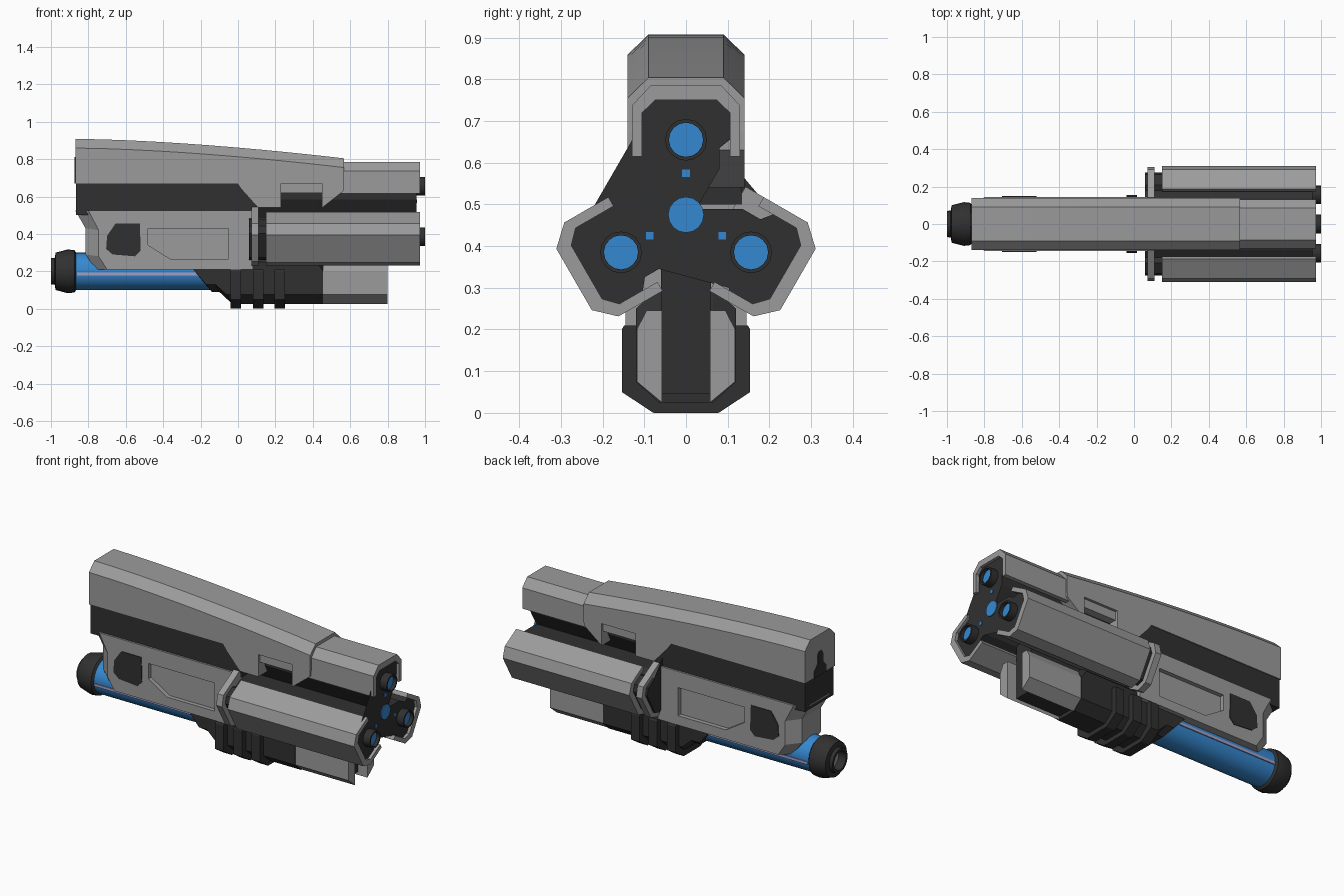
import bpy, bmesh, math
from mathutils import Vector

if "Cube" in bpy.data.objects:
    bpy.data.objects.remove(bpy.data.objects["Cube"])


def material(name, rgb):
    m = bpy.data.materials.new(name)
    m.diffuse_color = (*rgb, 1)
    m.use_nodes = True
    m.node_tree.nodes["Principled BSDF"].inputs["Base Color"].default_value = m.diffuse_color
    return m


GREY = material("light grey", (0.33, 0.33, 0.33))
DARK = material("charcoal", (0.03, 0.03, 0.03))
BLUE = material("energy blue", (0.036, 0.25, 0.64))
LILAC = material("pale lilac", (0.38, 0.34, 0.55))


def loft(name, rings, mat, smooth=False):
    """Skin a list of equal-length 3D rings and cap both ends."""
    bm = bmesh.new()
    vs = [[bm.verts.new(Vector(p)) for p in r] for r in rings]
    n = len(rings[0])
    for a, b in zip(vs, vs[1:]):
        for i in range(n):
            j = (i + 1) % n
            bm.faces.new((a[i], a[j], b[j], b[i]))
    bm.faces.new(vs[0])
    bm.faces.new(vs[-1])
    bmesh.ops.recalc_face_normals(bm, faces=bm.faces)
    me = bpy.data.meshes.new(name)
    bm.to_mesh(me)
    bm.free()
    me.materials.append(mat)
    ob = bpy.data.objects.new(name, me)
    bpy.context.collection.objects.link(ob)
    if smooth:
        bpy.ops.object.select_all(action='DESELECT')
        ob.select_set(True)
        bpy.context.view_layer.objects.active = ob
        bpy.ops.object.shade_smooth_by_angle(angle=math.radians(35))
    return ob


def along_x(name, pts, x0, x1, mat):
    return loft(name, [[(x, y, z) for y, z in pts] for x in (x0, x1)], mat)


def along_y(name, pts, y0, y1, mat):
    return loft(name, [[(x, y, z) for x, z in pts] for y in (y0, y1)], mat)


def lathe_x(name, y, z, prof, mat, n=24, smooth=True):
    rings = [[(x, y + r * math.cos(2 * math.pi * i / n), z + r * math.sin(2 * math.pi * i / n))
              for i in range(n)] for x, r in prof]
    return loft(name, rings, mat, smooth)


def mirror(half):
    return half + [(-a, b) for a, b in reversed(half)]


CZ = 0.475  # height of the barrel axis


def arm(pts, k):
    """Turn (tangent, radius) points onto barrel arm k; arm 0 points up."""
    a = math.radians(-120 * k)
    c, s = math.cos(a), math.sin(a)
    return [(t * c - r * s, CZ + t * s + r * c) for t, r in pts]


# Curved top shell with chamfered edges
rings = []
for i in range(11):
    t = i / 10
    x, top = -0.87 + 1.437 * t, 0.908 - 0.104 * t ** 1.6
    low = 0.67
    rings.append([(x, y, z) for y, z in mirror([(0.14, low), (0.14, top - 0.049), (0.09, top)])])
loft("top_shell", rings, GREY)
along_y("top_shell_front_tongue", [(0.0, 0.67), (0.02, 0.64), (0.11, 0.54), (0.23, 0.54), (0.23, 0.67)],
        -0.14, 0.14, GREY)
along_y("top_shell_spike", [(0.45, 0.67), (0.45, 0.54), (0.565, 0.63), (0.567, 0.67)], -0.14, 0.14, GREY)
along_y("notch_panel", [(0.23, 0.62), (0.45, 0.62), (0.45, 0.67), (0.23, 0.67)], -0.125, 0.125, GREY)
along_x("rear_keyhole", mirror([(0.055, 0.67), (0.055, 0.71), (0.025, 0.74), (0.025, 0.79), (0.012, 0.81)]),
        -0.874, -0.868, DARK)

# Dark middle body
along_y("middle_body", [(-0.865, 0.50), (0.11, 0.50), (0.11, 0.69), (-0.865, 0.69)], -0.134, 0.134, DARK)

# Lower shell, its rear edges chamfered towards the sides
outer = [(-0.87, 0.525), (-0.815, 0.43), (-0.815, 0.29), (-0.76, 0.21), (0.08, 0.21), (0.08, 0.525)]
inner = [(-0.80, 0.525), (-0.745, 0.42), (-0.745, 0.28), (-0.70, 0.21), (0.08, 0.21), (0.08, 0.525)]
lower = loft("lower_shell", [[(x, y, z) for x, z in p] for y, p in
                             ((-0.145, inner), (-0.09, outer), (0.09, outer), (0.145, inner))], GREY)
panel = [(-0.48, 0.43), (-0.05, 0.43), (-0.05, 0.265), (-0.36, 0.265), (-0.48, 0.34)]
port = [(-0.655, 0.455), (-0.525, 0.455), (-0.52, 0.31), (-0.55, 0.28), (-0.67, 0.29), (-0.705, 0.32), (-0.70, 0.39)]
for s, side in ((-1, "front"), (1, "back")):
    cut = along_y("panel_cutter_" + side, panel, s * 0.12, s * 0.2, GREY)
    cut.hide_render = True
    cut.hide_set(True)
    mod = lower.modifiers.new("panel_" + side, 'BOOLEAN')
    mod.operation, mod.object, mod.solver = 'DIFFERENCE', cut, 'EXACT'
    along_y("side_port_" + side, port, s * 0.14, s * 0.149, DARK)

# Three-armed dark barrel core
half = [(0.08, 0.11), (0.08, 0.16), (0.105, 0.18), (0.105, 0.245), (0.074, 0.275)]
star = []
for k in range(3):
    star += arm(mirror(half), k)
along_x("barrel_core", star, 0.06, 0.955, DARK)

# Barrel shells, muzzles and blue lenses on each arm
cover = mirror([(0.105, 0.14), (0.13, 0.14), (0.13, 0.262), (0.085, 0.31)])
cover += [(-0.105, 0.14), (-0.105, 0.245), (-0.074, 0.275), (0.074, 0.275), (0.105, 0.245)]
# the mirrored strip already closes at the inner leg, so drop the duplicate point
cover.pop(8)
for k in range(3):
    along_x(f"barrel_shell_{k}", arm(cover, k), 0.5 if k == 0 else 0.15, 0.972, GREY)
    y, z = arm([(0, 0.18)], k)[0]
    lathe_x(f"muzzle_ring_{k}", y, z, [(0.94, 0.05), (1.0, 0.05), (1.0, 0.041), (0.975, 0.041)], DARK, 16)
    lathe_x(f"muzzle_lens_{k}", y, z, [(0.974, 0.041), (0.98, 0.041)], BLUE, 16)
    y, z = arm([(0, 0.1)], k)[0]
    along_x(f"indicator_{k}", [(y - 0.009, z - 0.009), (y + 0.009, z - 0.009), (y + 0.009, z + 0.009),
                               (y - 0.009, z + 0.009)], 0.95, 0.958, BLUE)
    if k:
        collar = mirror([(0.13, 0.09), (0.13, 0.262), (0.082, 0.305)])
        along_x(f"barrel_collar_{k}", arm(collar, k), 0.072, 0.11, GREY)
lathe_x("centre_lens", 0, CZ, [(0.95, 0.043), (0.96, 0.043)], BLUE, 16)

# Under-barrel housing with a sloped rear, and its ribs
slope = [(-0.24, 0.21), (-0.14, 0.09), (-0.10, 0.09), (-0.03, 0.025), (0.455, 0.025), (0.455, 0.24),
         (0.40, 0.30), (0.08, 0.30), (0.06, 0.21)]
raised = [(-0.24, 0.21), (-0.17, 0.13), (-0.12, 0.13), (-0.06, 0.075), (0.455, 0.075), (0.455, 0.20),
          (0.42, 0.25), (0.08, 0.25), (0.06, 0.21)]
loft("under_housing", [[(x, y, z) for x, z in p] for y, p in
                       ((-0.12, raised), (-0.065, slope), (0.065, slope), (0.12, raised))], DARK)
for i, x in enumerate((-0.04, 0.08, 0.195)):
    along_x(f"rib_{i}", mirror([(0.148, 0.21), (0.154, 0.20), (0.154, 0.05), (0.078, 0.0)]), x, x + 0.055, DARK)

# Fore-end: two light cheeks around a dark bar
for s, side in ((-1, "front"), (1, "back")):
    cheek = [(0.058, 0.025), (0.118, 0.075), (0.118, 0.20), (0.095, 0.245), (0.058, 0.245)]
    along_x("fore_cheek_" + side, [(s * y, z) for y, z in cheek], 0.455, 0.80, GREY)
along_x("fore_bar", mirror([(0.06, 0.36), (0.06, 0.045)]), 0.3, 0.74, DARK)

# Blue energy tube with side strips and a hollow end cap
lathe_x("energy_tube", 0, 0.2, [(-0.9, 0.1), (-0.08, 0.1)], BLUE, 32)
for s, side in ((-1, "front"), (1, "back")):
    along_y("tube_strip_" + side, [(-0.86, 0.178), (-0.14, 0.178), (-0.14, 0.194), (-0.86, 0.194)],
            s * 0.095, s * 0.103, LILAC)
lathe_x("tube_cap", 0, 0.2, [(-0.865, 0.10), (-0.875, 0.113), (-0.91, 0.117), (-0.975, 0.1), (-0.98, 0.072),
                             (-1.0, 0.07), (-1.0, 0.055), (-0.95, 0.055)], DARK, 24)
lathe_x("tube_cap_plate", 0, 0.2, [(-0.956, 0.05), (-0.949, 0.05)], GREY, 24)
